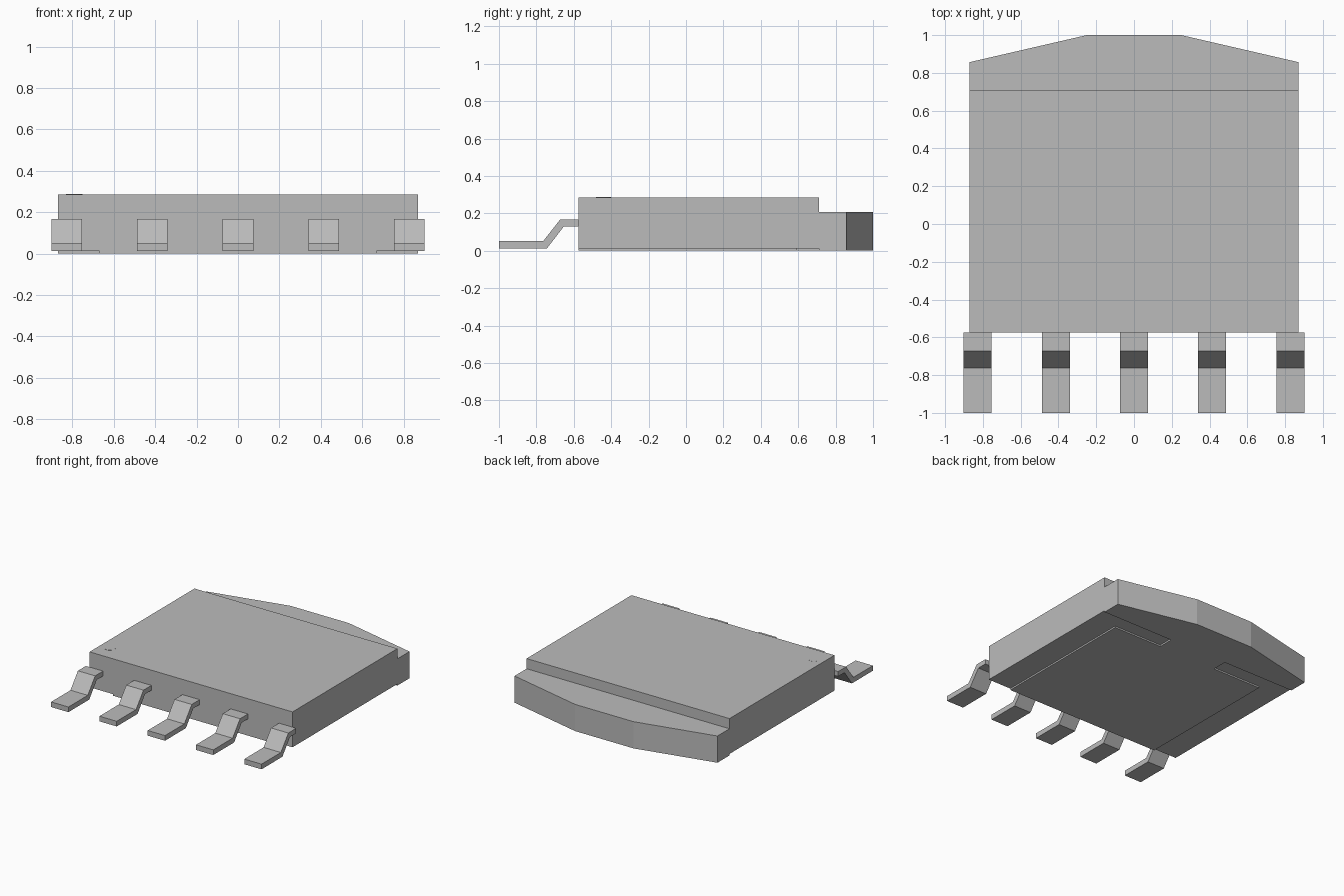
import bpy
import bmesh
from mathutils import Vector

default = bpy.data.objects.get("Cube")
if default:
    bpy.data.objects.remove(default, do_unlink=True)

GREY = (0.5, 0.5, 0.5, 1.0)
grey = bpy.data.materials.new("plain grey")
grey.use_nodes = True
grey.diffuse_color = GREY
grey.node_tree.nodes["Principled BSDF"].inputs["Base Color"].default_value = GREY


def extrude(name, outline, direction):
    """Closed solid swept from a planar outline along a direction."""
    mesh = bpy.data.meshes.new(name)
    bm = bmesh.new()
    face = bm.faces.new([bm.verts.new(p) for p in outline])
    swept = bmesh.ops.extrude_face_region(bm, geom=[face])["geom"]
    moved = [g for g in swept if isinstance(g, bmesh.types.BMVert)]
    bmesh.ops.translate(bm, verts=moved, vec=Vector(direction))
    bmesh.ops.recalc_face_normals(bm, faces=bm.faces)
    bm.to_mesh(mesh)
    bm.free()
    mesh.materials.append(grey)
    obj = bpy.data.objects.new(name, mesh)
    bpy.context.collection.objects.link(obj)
    return obj


def slab(name, half, z0, z1):
    """Left-right symmetric plate: right-hand outline is mirrored across x."""
    outline = [(x, y, z0) for x, y in half]
    outline += [(-x, y, z0) for x, y in reversed(half)]
    return extrude(name, outline, (0, 0, z1 - z0))


WIDTH, FRONT, BACK = 0.87, -0.575, 0.71
BASE, TOP = 0.012, 0.286

# Moulded body
slab("body", [(WIDTH, FRONT), (WIDTH, BACK)], BASE, TOP)

# Heat tab with chamfered rear edge
slab("rear_tab", [(WIDTH, BACK), (WIDTH, 0.857), (0.25, 1.0)], 0, 0.207)

# Contact pad under the body, joined to the tab by a narrow neck
slab("underside_pad", [(0.67, FRONT), (0.67, 0.59), (0.25, 0.59), (0.25, BACK)], 0, BASE)

# Bent leads along the front
LEAD_WIDTH = 0.148
profile = [(FRONT, 0.168), (-0.672, 0.168), (-0.763, 0.052), (-1.0, 0.052),
           (-1.0, BASE), (-0.744, BASE), (-0.653, 0.13), (FRONT, 0.13)]
for i in range(5):
    x = (i - 2) * 0.414 - LEAD_WIDTH / 2
    extrude(f"lead_{i + 1}", [(x, y, z) for y, z in profile], (LEAD_WIDTH, 0, 0))

# Flush round index mark near the front corner of the top
bpy.ops.mesh.primitive_cylinder_add(vertices=24, radius=0.04, depth=0.002,
                                    location=(-0.79, -0.44, TOP))
mark = bpy.context.object
mark.name = "index_mark"
mark.data.materials.append(grey)
